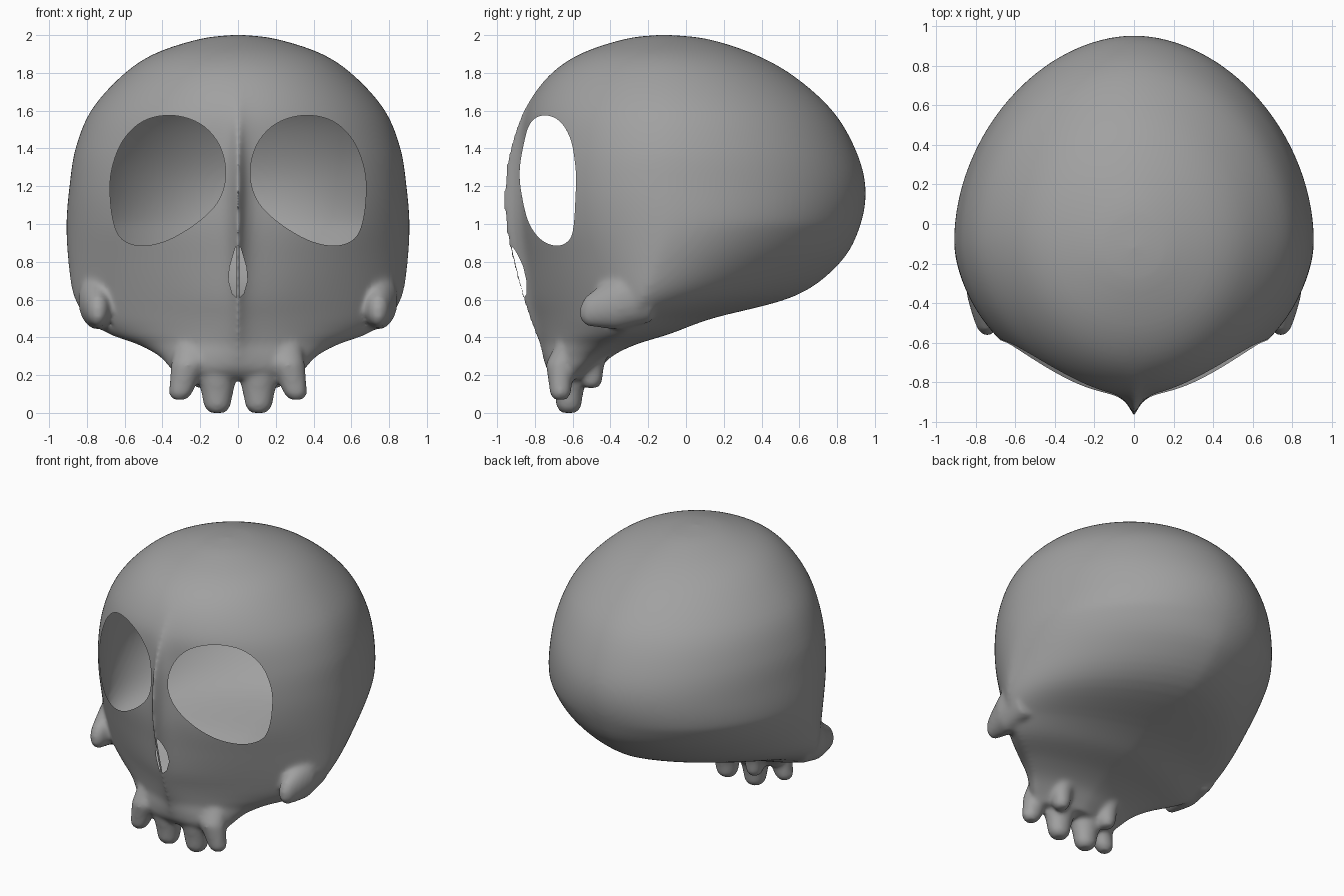
import bpy, bmesh, math
from mathutils.bvhtree import BVHTree

if "Cube" in bpy.data.objects:
    bpy.data.objects.remove(bpy.data.objects["Cube"])

bone = bpy.data.materials.new("bone grey")
bone.diffuse_color = (0.355, 0.355, 0.355, 1)
bone.use_nodes = True
bone.node_tree.nodes["Principled BSDF"].inputs["Base Color"].default_value = bone.diffuse_color

# Horizontal sections: z, front y, back y, half width, y of widest, front roundness, midline ridge
ROWS = [
    (0.18, -0.69, -0.50, 0.30, -0.60, 2.1, 0.0),
    (0.23, -0.735, -0.46, 0.355, -0.57, 2.1, 0.0),
    (0.30, -0.76, -0.39, 0.42, -0.50, 1.9, 0.01),
    (0.36, -0.775, -0.27, 0.53, -0.42, 1.6, 0.02),
    (0.42, -0.80, -0.08, 0.69, -0.33, 1.45, 0.03),
    (0.50, -0.83, 0.14, 0.80, -0.28, 1.4, 0.04),
    (0.62, -0.87, 0.58, 0.87, -0.22, 1.45, 0.05),
    (0.80, -0.92, 0.82, 0.898, -0.15, 1.65, 0.08),
    (1.00, -0.96, 0.925, 0.908, -0.08, 1.88, 0.10),
    (1.20, -0.965, 0.95, 0.892, -0.08, 1.98, 0.105),
    (1.40, -0.935, 0.895, 0.86, -0.08, 1.95, 0.075),
    (1.60, -0.86, 0.775, 0.778, -0.08, 1.9, 0.02),
    (1.78, -0.73, 0.575, 0.62, -0.09, 1.95, 0.0),
    (1.90, -0.56, 0.36, 0.445, -0.11, 2.0, 0.0),
    (1.98, -0.32, 0.11, 0.20, -0.12, 2.0, 0.0),
    (2.002, -0.13, -0.11, 0.01, -0.12, 2.0, 0.0),
]


def spline(pts, steps, cyclic=False):
    """Smooth curve through points of any dimension."""
    n, out = len(pts), []
    get = lambda i: pts[i % n] if cyclic else pts[max(0, min(n - 1, i))]
    for i in range(n if cyclic else n - 1):
        a, b, c, d = (get(i + k) for k in (-1, 0, 1, 2))
        for s in range(steps):
            t = s / steps
            out.append([0.5 * (2 * q + (r - p) * t + (2 * p - 5 * q + 4 * r - u) * t * t
                               + (3 * q - p - 3 * r + u) * t ** 3) for p, q, r, u in zip(a, b, c, d)])
    return out if cyclic else out + [list(pts[-1])]


def loft(bm, rings):
    loops = [[bm.verts.new(p) for p in ring] for ring in rings]
    for a, b in zip(loops, loops[1:]):
        for i in range(len(a)):
            j = (i + 1) % len(a)
            bm.faces.new((a[i], a[j], b[j], b[i]))
    bm.faces.new(loops[0][::-1])
    bm.faces.new(loops[-1])


def section(z, yf, yb, w, ym, n, ridge, count=128):
    """Egg-shaped ring; the lower back narrows to a keel."""
    back = 1.42 + 0.48 * max(0, min(1, (z - 0.5) / 0.5))
    ring = []
    for i in range(count):
        a = 2 * math.pi * i / count
        c, s = math.cos(a), math.sin(a)
        e = n if s < 0 else back
        x = w * math.copysign(abs(c) ** (2 / e), c)
        reach = (ym - yf - ridge) if s < 0 else (yb - ym)
        y = ym + reach * math.copysign(abs(s) ** (2 / e), s)
        if s < 0:
            y -= ridge * math.exp(-abs(x) / 0.04) * abs(s)
        ring.append((x, y, z))
    return ring


def peg(bm, path, count=20):
    """Rounded peg from (x, y, z, rx, ry) stations running upward."""
    loft(bm, [[(x + rx * math.cos(k * math.tau / count), y + ry * math.sin(k * math.tau / count), z)
               for k in range(count)] for x, y, z, rx, ry in path])


def make_object(name, bm):
    bmesh.ops.recalc_face_normals(bm, faces=bm.faces)
    me = bpy.data.meshes.new(name)
    bm.to_mesh(me)
    bm.free()
    me.materials.append(bone)
    ob = bpy.data.objects.new(name, me)
    bpy.context.collection.objects.link(ob)
    return ob


def apply(ob):
    bpy.context.view_layer.objects.active = ob
    for m in list(ob.modifiers):
        bpy.ops.object.modifier_apply(modifier=m.name)


# Cranium and muzzle
bm = bmesh.new()
loft(bm, [section(*r) for r in spline(ROWS, 5)])

for side in (-1, 1):
    # Front teeth, side teeth and small back teeth, flaring up into the muzzle
    for x, y, z, rx, ry, lean in ((0.11, -0.62, 0.0, 0.078, 0.07, 0.0), (0.285, -0.665, 0.07, 0.07, 0.06, 0.025),
                                  (0.19, -0.50, 0.13, 0.06, 0.06, 0.0)):
        peg(bm, [(side * (x + lean), y, z, rx * 0.55, ry * 0.6),
                 (side * (x + lean * 0.8), y, z + 0.03, rx * 0.9, ry * 0.95),
                 (side * x, y, z + 0.11, rx * 1.1, ry * 1.1),
                 (side * (x - lean), y + 0.005, z + 0.19, rx * 1.35, ry * 1.4),
                 (side * (x - lean * 2), y + 0.05, 0.38, rx * 1.4, ry * 1.1)])
    # Cheekbone nubs, tapering back into the skull wall
    rings = []
    for x, y, z, rx, rz in ((0.74, -0.56, 0.53, 0.025, 0.04), (0.742, -0.53, 0.54, 0.05, 0.08),
                            (0.742, -0.46, 0.56, 0.075, 0.11), (0.745, -0.36, 0.59, 0.10, 0.15),
                            (0.745, -0.18, 0.64, 0.10, 0.16)):
        rings.append([(side * (x + rx * math.cos(k * math.tau / 20)), y, z + rz * math.sin(k * math.tau / 20))
                      for k in range(20)])
    loft(bm, rings)

# Fuse everything into one smooth skin
skull = make_object("skull", bm)
rem = skull.modifiers.new("fuse", 'REMESH')
rem.mode, rem.voxel_size = 'VOXEL', 0.014
smo = skull.modifiers.new("soften", 'SMOOTH')
smo.factor, smo.iterations = 0.5, 14
apply(skull)
bm = bmesh.new()
bm.from_mesh(skull.data)
skin = BVHTree.FromBMesh(bm)
bm.free()

# Eye sockets and nostrils, cut through the skin
EYE = [(0.065, 1.27), (0.10, 1.42), (0.20, 1.53), (0.35, 1.575), (0.50, 1.545), (0.61, 1.44), (0.67, 1.28),
       (0.675, 1.12), (0.65, 0.98), (0.60, 0.91), (0.50, 0.885), (0.36, 0.92), (0.20, 1.02), (0.10, 1.13)]
NOSE = [(0.007, 0.61), (0.03, 0.63), (0.05, 0.70), (0.045, 0.77), (0.025, 0.84), (0.012, 0.88), (0.007, 0.87)]
bm = bmesh.new()
for side in (-1, 1):
    for outline, depth in ((spline(EYE, 5, True), -0.15), (NOSE, -0.6)):
        loft(bm, [[(side * x, y, z) for x, z in outline] for y in (-1.3, depth)])
cutter = make_object("opening_cutter", bm)
cut = skull.modifiers.new("openings", 'BOOLEAN')
cut.operation, cut.solver, cut.object = 'DIFFERENCE', 'EXACT', cutter
apply(skull)
bpy.data.objects.remove(cutter)

# Keep only the thin skin, leaving the skull hollow
bm = bmesh.new()
bm.from_mesh(skull.data)
walls = [f for f in bm.faces if skin.find_nearest(f.calc_center_median())[3] > 0.006]
bmesh.ops.delete(bm, geom=walls, context='FACES')
bm.to_mesh(skull.data)
bm.free()

bpy.ops.object.select_all(action='DESELECT')
skull.select_set(True)
bpy.context.view_layer.objects.active = skull
bpy.ops.object.shade_smooth_by_angle(angle=math.radians(50))
